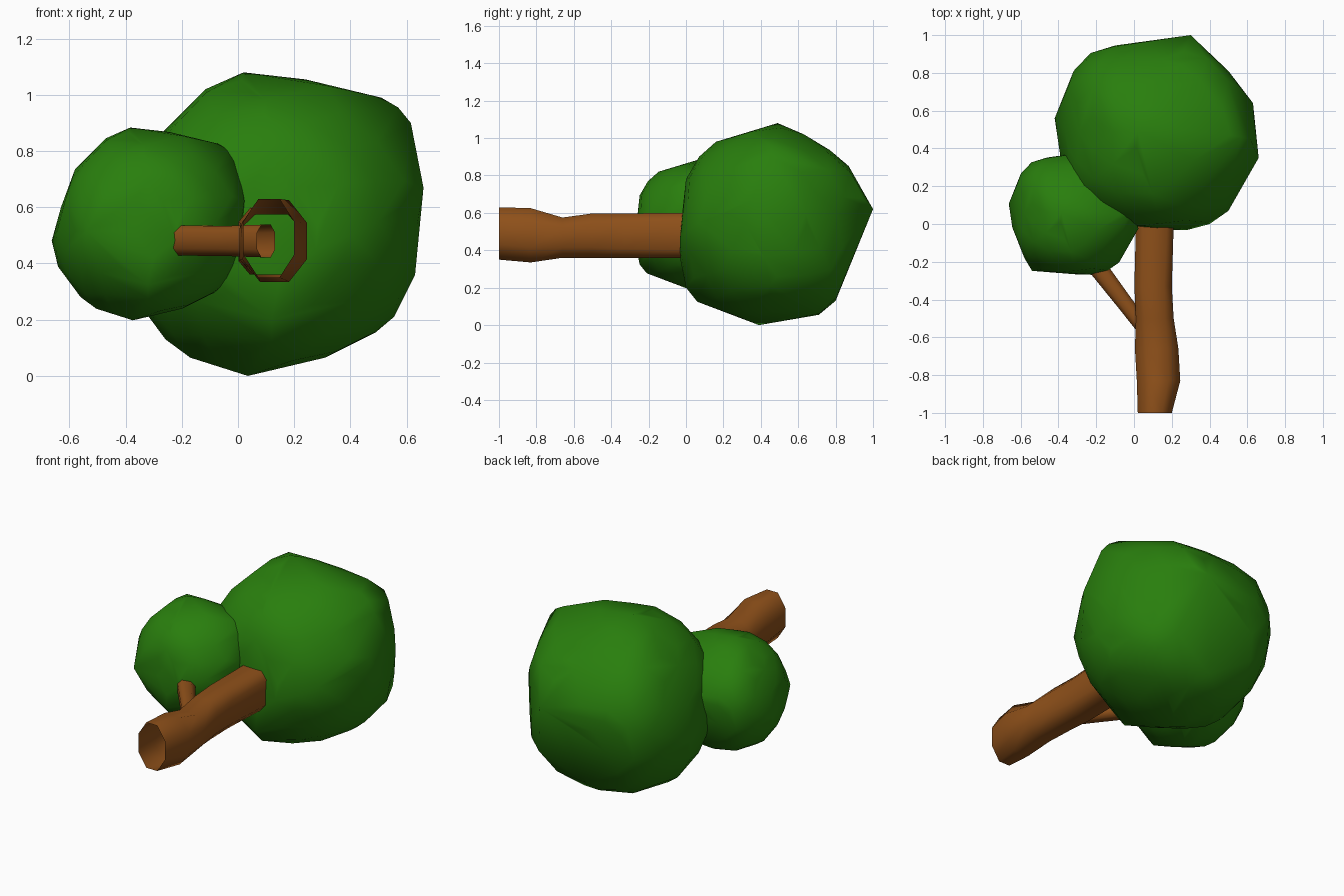
import bpy, bmesh, math
from mathutils import Vector

if "Cube" in bpy.data.objects:
    bpy.data.objects.remove(bpy.data.objects["Cube"])

def material(name, rgb):
    m = bpy.data.materials.new(name)
    m.diffuse_color = (*rgb, 1)
    m.use_nodes = True
    m.node_tree.nodes["Principled BSDF"].inputs["Base Color"].default_value = m.diffuse_color
    return m

GREEN = material("leaf_green", (0.022, 0.21, 0.004))
BROWN = material("bark_brown", (0.27, 0.08, 0.01))

def finish(name, bm, mat, angle):
    bmesh.ops.recalc_face_normals(bm, faces=bm.faces)
    me = bpy.data.meshes.new(name)
    bm.to_mesh(me)
    bm.free()
    me.materials.append(mat)
    ob = bpy.data.objects.new(name, me)
    bpy.context.collection.objects.link(ob)
    bpy.ops.object.select_all(action='DESELECT')
    ob.select_set(True)
    bpy.context.view_layer.objects.active = ob
    bpy.ops.object.shade_smooth_by_angle(angle=math.radians(angle))
    return ob

# Foliage: three chunky outlines (front, side, top), filled by a clipped sphere
C = Vector((0.12, 0.485, 0.542))
FRONT = [(.02, .49, 1.08), (.24, .5, 1.055), (.51, .47, .99), (.57, .46, .955), (.615, .45, .9),
         (.66, .35, .67), (.63, .42, .36), (.555, .45, .21), (.49, .45, .155), (.31, .42, .065),
         (.035, .39, 0), (-.17, .42, .065), (-.258, .45, .13), (-.384, .5, .3),
         (-.42, .56, .445), (-.368, .5, .633), (-.29, .48, .845), (-.116, .49, 1.02)]
SIDE = [(.02, .49, 1.08), (.1, .63, 1.02), (.12, .77, .935), (.15, .87, .85), (.3, 1, .62),
        (.12, .8, .13), (.1, .71, .055), (.035, .39, 0), (.12, .06, .125), (.12, 0, .2),
        (.15, -.03, .35), (.12, -.02, .6), (.12, 0, .78), (.12, .07, .9), (.1, .16, .98)]
TOP = [(.3, 1, .62), (-.1, .945, .62), (-.23, .905, .6), (-.32, .81, .55), (-.42, .56, .445),
       (-.39, .36, .5), (-.29, .107, .5), (-.226, 0, .5), (.04, -.02, .5), (.277, -.033, .45),
       (.4, 0, .5), (.5, .07, .55), (.58, .21, .6), (.66, .35, .67), (.63, .64, .6), (.5, .81, .6)]

planes = [(Vector((.265, .34, .9)).normalized(), .5)]  # flattened upper back shoulder
for pts, drop in ((FRONT, 1), (SIDE, 0), (TOP, 2)):
    axis = Vector([float(k == drop) for k in range(3)])
    for p, q in zip(pts, pts[1:] + pts[:1]):
        edge = Vector(q) - Vector(p)
        n = edge.cross(axis).normalized()
        h = n.dot(Vector(p) - C)
        planes.append((n, h) if h > 0 else (-n, -h))

def foliage(name, centre, scale):
    bm = bmesh.new()
    bmesh.ops.create_icosphere(bm, subdivisions=3, radius=1)
    points = [Vector(p) - C for p in sorted(set(FRONT + SIDE + TOP))]
    for v in bm.verts:
        d = v.co.normalized()
        r = min(h / n.dot(d) for n, h in planes if n.dot(d) > 1e-4)
        points.append(d * min(.548, r * .995))
    bm.clear()
    for p in points:
        bm.verts.new(Vector(centre) + p * scale)
    bmesh.ops.convex_hull(bm, input=bm.verts[:])
    bmesh.ops.delete(bm, geom=[v for v in bm.verts if not v.link_faces], context='VERTS')
    return finish(name, bm, GREEN, 60)

foliage("large_foliage", C, 1)
foliage("small_foliage", (-.32, .06, .542), .635)

# Open tube through rings: centre, side direction, half width, half height, squareness (1 = round)
def tube(name, rings, sides):
    bm = bmesh.new()
    loops = []
    power = lambda t, e: math.copysign(abs(t) ** e, t)
    for c, side, rx, rz, e in rings:
        side = Vector(side).normalized()
        angles = [2 * math.pi * (k + .5) / sides for k in range(sides)]
        kx = max(abs(power(math.cos(a), e)) for a in angles)
        kz = max(abs(power(math.sin(a), e)) for a in angles)
        loops.append([bm.verts.new(Vector(c) + side * rx * power(math.cos(a), e) / kx
                                   + Vector((0, 0, rz * power(math.sin(a), e) / kz))) for a in angles])
    for a, b in zip(loops, loops[1:]):
        for k in range(sides):
            j = (k + 1) % sides
            bm.faces.new((a[k], a[j], b[j], b[k]))
    return finish(name, bm, BROWN, 60)

# Trunk: lies along y, round and knobbly at the foot, squarer towards the foliage
profile = [(-1, .02, .2, .35, .63, 1), (-.83, .015, .245, .335, .625, .9),
           (-.66, .005, .235, .36, .575, .8), (-.5, .01, .21, .36, .597, .7),
           (-.33, .002, .2, .36, .597, .6), (-.01, .01, .21, .36, .6, .5)]
tube("trunk", [(((x0 + x1) / 2, y, (z0 + z1) / 2), (1, 0, 0), (x1 - x0) / 2, (z1 - z0) / 2, e)
               for y, x0, x1, z0, z1, e in profile], 8)

# Branch: leaves the trunk at an angle and enters the small foliage
tube("branch", [((.1, -.61, .48), (.8, .6, 0), .04, .058, .75),
                ((-.04, -.43, .48), (.8, .6, 0), .042, .053, .75),
                ((-.2, -.22, .482), (.8, .6, 0), .05, .054, .75)], 8)
